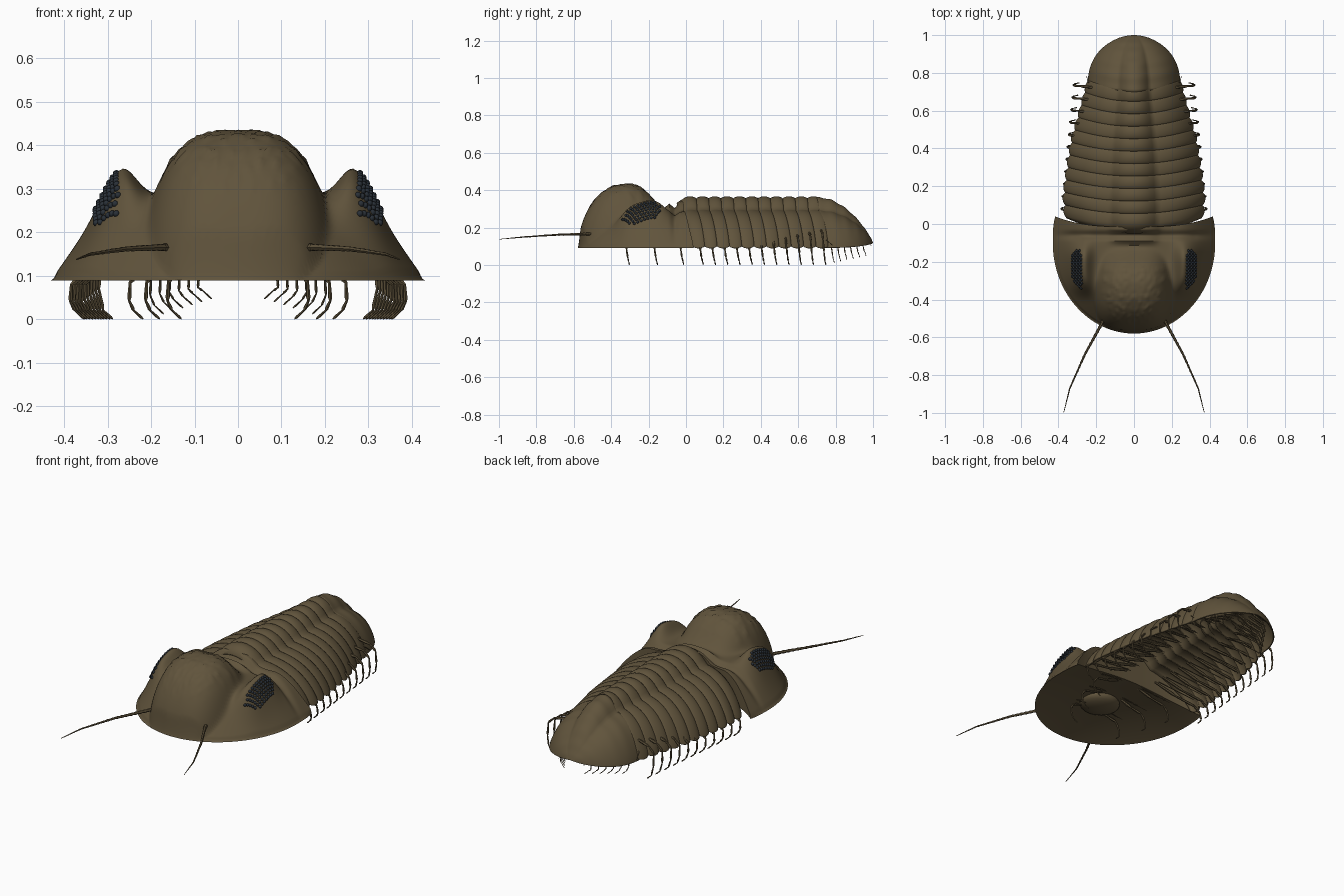
import bpy, bmesh, math
from mathutils import Vector, noise

cube = bpy.data.objects.get("Cube")
if cube:
    bpy.data.objects.remove(cube)


def material(name, rgb):
    m = bpy.data.materials.new(name)
    m.use_nodes = True
    m.diffuse_color = (*rgb, 1)
    m.node_tree.nodes["Principled BSDF"].inputs["Base Color"].default_value = (*rgb, 1)
    return m


BROWN = material("shell brown", (0.118, 0.088, 0.045))
BLUE = material("lens dark blue", (0.022, 0.029, 0.038))


def interp(points, x):
    """Piecewise linear lookup in a short list of (x, value)."""
    for (a, va), (b, vb) in zip(points, points[1:]):
        if x <= b:
            return va + (vb - va) * max(0, (x - a) / (b - a))
    return points[-1][1]


def smooth(ob):
    bpy.ops.object.select_all(action='DESELECT')
    ob.select_set(True)
    bpy.context.view_layer.objects.active = ob
    if ob.type == 'CURVE':
        bpy.ops.object.convert(target='MESH')
    bpy.ops.object.shade_smooth_by_angle(angle=math.radians(50))


def finish(bm, name, mat):
    mesh = bpy.data.meshes.new(name)
    bm.to_mesh(mesh)
    bm.free()
    ob = bpy.data.objects.new(name, mesh)
    bpy.context.collection.objects.link(ob)
    mesh.materials.append(mat)
    smooth(ob)
    return ob


def sheet(name, rows, thickness=0):
    """Skin a list of equal-length point rows."""
    bm = bmesh.new()
    grid = [[bm.verts.new(p) for p in row] for row in rows]
    for a, b in zip(grid, grid[1:]):
        for j in range(len(a) - 1):
            bm.faces.new((a[j], a[j + 1], b[j + 1], b[j]))
    bmesh.ops.remove_doubles(bm, verts=bm.verts[:], dist=0.0002)
    ob = finish(bm, name, BROWN)
    if thickness:
        mod = ob.modifiers.new("thickness", 'SOLIDIFY')
        mod.thickness = thickness
        mod.offset = -1


def tubes(name, paths, resolution=1):
    """Tapered tubes on both sides, paths are lists of (point, radius)."""
    cu = bpy.data.curves.new(name, 'CURVE')
    cu.dimensions = '3D'
    cu.bevel_depth = 1
    cu.bevel_resolution = resolution
    cu.use_fill_caps = True
    for path in paths:
        for side in (1, -1):
            sp = cu.splines.new('POLY')
            sp.points.add(len(path) - 1)
            for pt, (p, r) in zip(sp.points, path):
                pt.co = (p[0] * side, p[1], p[2], 1)
                pt.radius = r
    cu.materials.append(BROWN)
    ob = bpy.data.objects.new(name, cu)
    bpy.context.collection.objects.link(ob)
    smooth(ob)


# Head shield: elliptical outline, cheeks, central lobe and eye mounds
BASE, HALF = 0.09, 0.43
RIDGE = [(-0.3, 0.343), (-0.24, 0.325), (-0.2, 0.29), (-0.15, 0.235), (-0.12, 0.205),
         (-0.09, 0.235), (-0.06, 0.21), (-0.03, 0.25), (0.05, 0.25)]


def head_r(x, y):
    return min(1, math.hypot(x / HALF, min(0, y + 0.1) / 0.48))


def eye_curve(y):
    """Inward bend of the eye mound toward the front."""
    return 0.8 * min(0, y + 0.24) ** 2


def head_z(x, y):
    x = abs(x)
    r = head_r(x, y)
    cheek = 0.195 * math.sin(math.pi / 2 * min(1, (1 - r) / 0.5))
    cheek -= 0.02 * math.exp(-((y + 0.06) / 0.02) ** 2) * min(1, (1 - r) * 4)
    out = x - 0.27 + eye_curve(y)
    mound = math.exp(-0.5 * (out / (0.032 if out < 0 else 0.046)) ** 2 - ((y + 0.235) / 0.125) ** 4)
    cheek += 0.083 * mound
    width = interp([(-0.3, 0.225), (-0.1, 0.19)], y)
    front = abs(min(0, y + 0.3) / 0.28)
    lobe = interp(RIDGE, y) * max(0, 1 - front ** 2.4 - (x / width) ** 3) ** 0.58
    bumpy = max(0, min(1, (lobe - 0.18) * 12)) * max(0, min(1, (-0.17 - y) * 15))
    lobe += 0.012 * bumpy * max(0, noise.noise(Vector((x, y, 0)) * 48))
    k = 0.025 * min(1, (1 - r) * 5)
    z = (cheek + lobe + math.sqrt((cheek - lobe) ** 2 + k * k)) / 2
    return BASE + z * min(1, (1 - r) * 30)


COLS = [math.sin(math.pi / 2 * (j / 48 - 1)) * 0.4 + (j / 48 - 1) * 0.6 for j in range(97)]
plan = []
for i in range(53):
    t = math.pi / 2 * i / 52
    plan.append([(HALF * math.sin(t) * u, -0.1 - 0.48 * math.cos(t)) for u in COLS])
for i in range(1, 17):
    plan.append([(HALF * u * (1 - 0.03 * (i / 16) ** 3), -0.1 + (0.085 + 0.055 * abs(u) ** 3) * i / 16)
                 for u in COLS])
top = [[(x, y, head_z(x, y) if abs(u) < 1 else BASE) for (x, y), u in zip(row, COLS)]
       for row in plan]
under = [[(x, y, BASE + 0.075 * (1 - head_r(x, y) ** 2) * (abs(u) < 1))
          for (x, y), u in zip(row, COLS)] for row in plan]
sheet("head_shield", top + under[::-1])

# Mouth plate under the head
bm = bmesh.new()
bmesh.ops.create_uvsphere(bm, u_segments=24, v_segments=12, radius=1)
bmesh.ops.scale(bm, vec=(0.11, 0.1, 0.04), verts=bm.verts[:])
bmesh.ops.translate(bm, vec=(0, -0.28, 0.155), verts=bm.verts[:])
finish(bm, "mouth_plate", BROWN)

# Compound eyes: staggered rows of lenses on the outer slope of each mound
for side, label in ((1, "left"), (-1, "right")):
    bm = bmesh.new()
    for row in range(7):
        reach = 0.108 * math.sqrt(1 - ((row - 2.6) / 4.6) ** 2)
        for col in range(-7, 8):
            y = -0.24 + (col + 0.5 * (row % 2)) * 0.018
            x = 0.28 + row * 0.0078 - eye_curve(y)
            z = head_z(x, y)
            if abs(y + 0.24) <= reach and z > 0.222:
                new = bmesh.ops.create_icosphere(bm, subdivisions=2, radius=0.0078)
                bmesh.ops.translate(bm, vec=(side * x, y, z), verts=new["verts"])
    finish(bm, label + "_eye_lenses", BLUE)

# Body cross-section shared by the thorax and tail
ARC = [math.sin(math.pi / 2 * (j / 32 - 1)) for j in range(65)]


def section(u, axis=0.24):
    u = abs(u)
    side = 0.78 * max(0, 1 - u ** 3.2) ** 0.8
    return side + axis * max(0, 1 - (u / 0.32) ** 2) ** 0.8


def body_width(y):
    return interp([(0, 0.365), (0.1, 0.372), (0.2, 0.36), (0.4, 0.33), (0.6, 0.275), (0.73, 0.24)], y)


# Eleven overlapping thorax segments, swept back at the sides
PITCH = 0.066
for n in range(11):
    y0 = -0.015 + n * PITCH
    rows = []
    for i in range(9):
        v = i / 8
        puff = math.sin(math.pi * v) ** 0.7 if 0 < v < 1 else 0
        w = body_width(y0 + PITCH * v) * (0.975 + 0.045 * puff)
        h = 0.247 + 0.025 * puff
        low = 0.09 + 0.012 * (1 - puff)
        tuck = 0.035 if n == i == 0 else 0  # first ring slides under the head
        rows.append([(w * u, y0 + PITCH * 1.12 * v + 0.045 * u * u - tuck * (1 - u * u),
                      low + (h - tuck * 0.6) * section(u)) for u in ARC])
    sheet("thorax_segment_%d" % (n + 1), rows, 0.006)

# Tail shield with a fading axis and faint ribs
rows = []
for i in range(33):
    t = math.pi / 2 * i / 32
    c = max(0, math.cos(t))
    rib = 0.003 * math.cos(t * 24) * c
    rows.append([(0.245 * c * u, 0.7 + 0.3 * math.sin(t) + 0.04 * u * u * c ** 3,
                  0.12 - 0.028 * c + (0.265 * c ** 1.5 + rib) * section(u, 0.24 * c))
                 for u in ARC])
sheet("tail_shield", rows, 0.006)


# Limbs: jointed walking legs with comb-like gill branches
def leg(y, reach, knee, foot, r):
    pts = [(0.25 * reach, y - 0.02, 0.17), (0.6 * reach, y - 0.01, knee + 0.05),
           (0.9 * reach, y, knee + 0.03), (reach, y + 0.002, knee),
           (reach + 0.002, y + 0.008, (knee + foot) / 2), (reach - 0.008, y + 0.013, foot + 0.02),
           (reach - 0.03, y + 0.018, foot)]
    path = []
    for k, (a, b) in enumerate(zip(pts, pts[1:])):
        a, b = Vector(a), Vector(b)
        size = r * (1 - 0.12 * k)
        path += [(a, size * 0.75), (a.lerp(b, 0.8), size * 1.1)]
    return path + [(Vector(pts[-1]), r * 0.15)]


def gill(y, reach, count):
    a, b = Vector((0.3 * reach, y, 0.165)), Vector((0.85 * reach, y + 0.02, 0.135))
    combs = [[(a, 0.004), (b, 0.002)]]
    for k in range(count):
        p = a.lerp(b, k / (count - 1))
        combs.append([(p, 0.0022), (p + Vector((0.008, 0.035, -0.03)), 0.001)])
    return combs


legs, gills = [], []
for y, reach in ((-0.32, 0.16), (-0.17, 0.21), (-0.03, 0.248)):
    legs.append(leg(y, reach, 0.085, 0.001, 0.0075))
    gills += gill(y, reach, 8)
for n in range(11):
    y = 0.075 + n * 0.0655
    reach = 0.383 - 0.065 * n / 10
    legs.append(leg(y, reach, 0.08 + 0.06 * max(0, n - 4) / 6, 0.001, 0.008))
    gills += gill(y, reach * 0.9, 12)
for n in range(6):
    f = n / 5
    y = 0.775 + 0.17 * f
    legs.append(leg(y, 0.2 - 0.11 * f, 0.1, 0.012 + 0.035 * f, 0.005))
    gills += gill(y - 0.01, 0.19 - 0.11 * f, 6)
tubes("walking_legs", legs)
tubes("gill_branches", gills, 0)

# Beaded antennae, rooted inside the head
bend = [Vector(p) for p in ((0.14, -0.46, 0.165), (0.175, -0.535, 0.166), (0.26, -0.69, 0.162),
                            (0.34, -0.87, 0.15), (0.372, -0.998, 0.138))]
feeler = []
for a, b in zip(bend, bend[1:]):
    for k in range(14):
        n = len(feeler)
        feeler.append((a.lerp(b, k / 14), (0.0105 - 0.00016 * n) * (1.1 if n % 2 else 0.85)))
feeler.append((bend[-1], 0.001))
tubes("antennae", [feeler])
